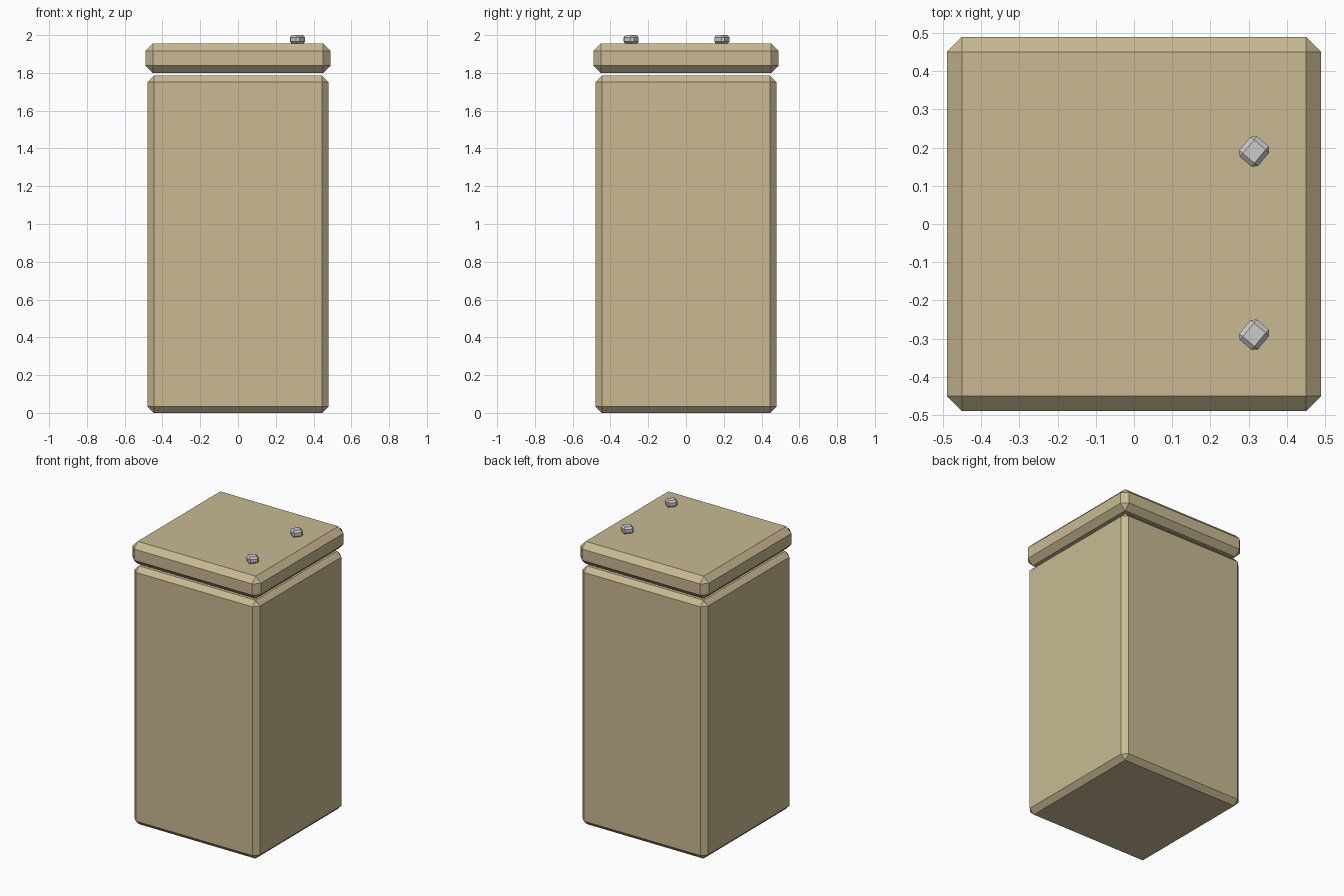
import bpy
import math

if "Cube" in bpy.data.objects:
    bpy.data.objects.remove(bpy.data.objects["Cube"])

stone = bpy.data.materials.new("sandstone")
stone.diffuse_color = (0.58, 0.49, 0.29, 1)
stone.use_nodes = True
stone.node_tree.nodes["Principled BSDF"].inputs["Base Color"].default_value = stone.diffuse_color


def chamfered_box(name, size, centre, chamfer, turn=0.0, material=None):
    """Box with a flat one-segment chamfer on every edge."""
    bpy.ops.mesh.primitive_cube_add(size=1, location=centre)
    ob = bpy.context.object
    ob.name = name
    ob.scale = size
    bpy.ops.object.transform_apply(location=False, rotation=False, scale=True)
    ob.rotation_euler.z = math.radians(turn)
    bevel = ob.modifiers.new("chamfer", 'BEVEL')
    bevel.width = chamfer
    bevel.segments = 1
    bevel.limit_method = 'NONE'
    if material:
        ob.data.materials.append(material)
    return ob


# Tall pillar body
chamfered_box("pillar_body", (0.957, 0.957, 1.785), (0, 0, 0.8925), 0.033, 0, stone)

# Slightly wider cap slab, separated by a thin gap
chamfered_box("cap_slab", (0.98, 0.98, 0.155), (0, 0, 1.8775), 0.039, 0, stone)

# Two small studs resting on the cap
for label, y in (("back", 0.19), ("front", -0.29)):
    chamfered_box(f"stud_{label}", (0.064, 0.07, 0.047), (0.315, y, 1.9765), 0.012, -40)
